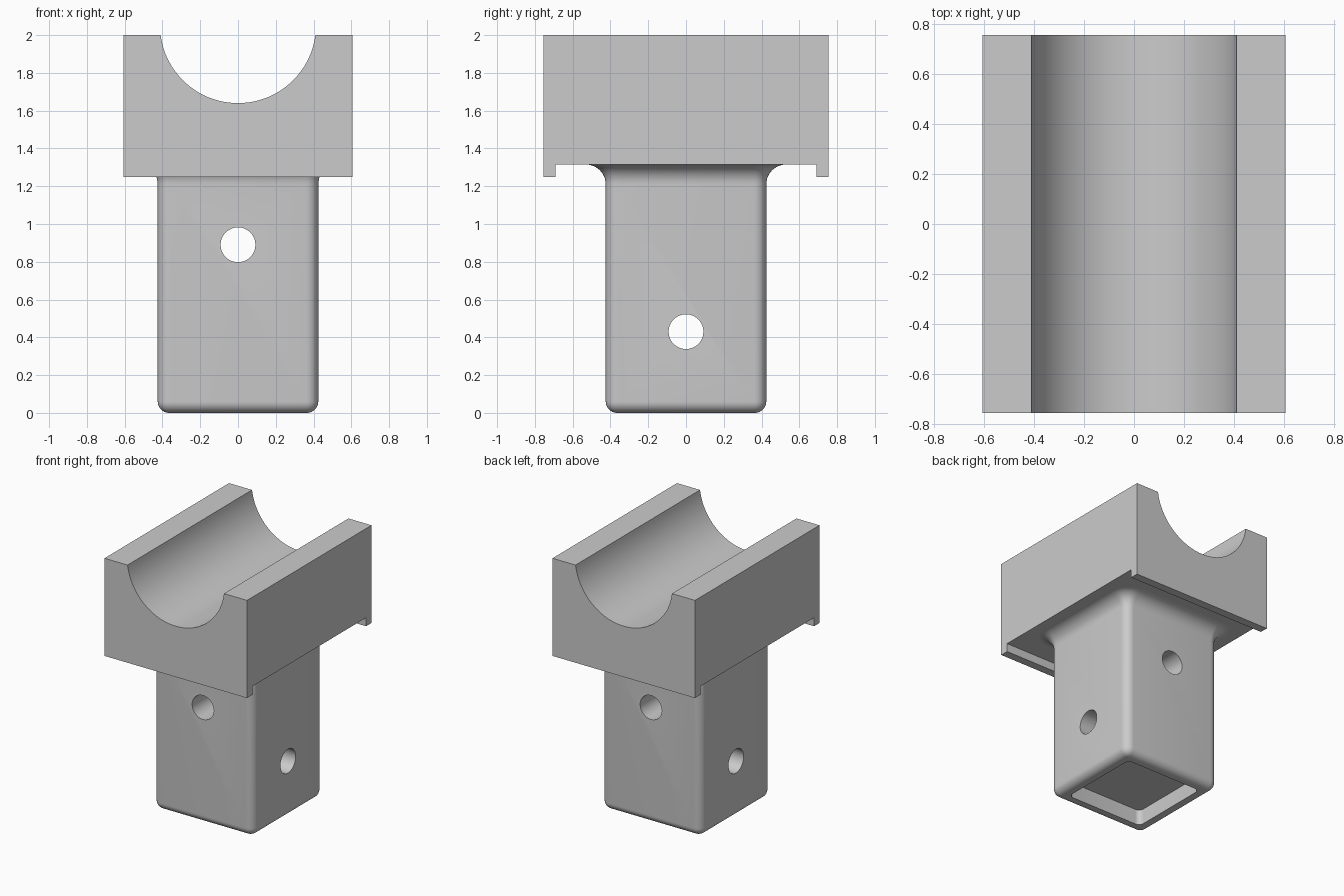
import bpy, bmesh, math

cube = bpy.data.objects.get("Cube")
if cube:
    bpy.data.objects.remove(cube, do_unlink=True)

grey = bpy.data.materials.new("plain grey")
grey.use_nodes = True
grey.diffuse_color = (0.6, 0.6, 0.6, 1)
grey.node_tree.nodes["Principled BSDF"].inputs["Base Color"].default_value = (0.6, 0.6, 0.6, 1)


def loft(name, rings):
    """Skin a list of equal-length point rings and cap both ends."""
    bm = bmesh.new()
    loops = [[bm.verts.new(p) for p in ring] for ring in rings]
    n = len(loops[0])
    for a, b in zip(loops, loops[1:]):
        for i in range(n):
            j = (i + 1) % n
            bm.faces.new((a[i], a[j], b[j], b[i]))
    bm.faces.new(loops[0][::-1])
    bm.faces.new(loops[-1])
    bmesh.ops.recalc_face_normals(bm, faces=bm.faces[:])
    mesh = bpy.data.meshes.new(name)
    bm.to_mesh(mesh)
    bm.free()
    mesh.materials.append(grey)
    obj = bpy.data.objects.new(name, mesh)
    bpy.context.collection.objects.link(obj)
    return obj


def rounded_square(half, radius, z, steps=8):
    """Points round a square with rounded corners."""
    c = half - radius
    pts = []
    for q, (sx, sy) in enumerate(((1, 1), (-1, 1), (-1, -1), (1, -1))):
        for i in range(steps + 1):
            a = (q + i / steps) * math.pi / 2
            pts.append((sx * c + radius * math.cos(a), sy * c + radius * math.sin(a), z))
    return pts


def cylinder(name, radius, length, axis, z):
    """Cylinder along the x or y axis."""
    rings = []
    for t in (-length / 2, length / 2):
        ring = []
        for i in range(48):
            a = i * math.tau / 48
            u, w = radius * math.cos(a), z + radius * math.sin(a)
            ring.append((t, u, w) if axis == "x" else (u, t, w))
        rings.append(ring)
    return loft(name, rings)


def cut(obj, cutter):
    """Subtract the cutter and throw it away."""
    cutter.hide_render = True
    mod = obj.modifiers.new("cut", "BOOLEAN")
    mod.operation = "DIFFERENCE"
    mod.solver = "EXACT"
    mod.object = cutter
    bpy.context.view_layer.objects.active = obj
    bpy.ops.object.modifier_apply(modifier=mod.name)
    bpy.data.objects.remove(cutter, do_unlink=True)


def smooth(obj):
    bpy.ops.object.select_all(action="DESELECT")
    obj.select_set(True)
    bpy.context.view_layer.objects.active = obj
    bpy.ops.object.shade_smooth_by_angle(angle=math.radians(30))


# Saddle block: a profile with a round trough, extruded front to back
W, D, BASE, UNDER, TOP = 0.605, 0.755, 1.25, 1.315, 2.0
R, CZ = 0.413, 2.053
start = math.asin((TOP - CZ) / R)
arc = [start + (-math.pi - 2 * start) * i / 48 for i in range(49)]
profile = [(-W, TOP), (-W, BASE), (W, BASE), (W, TOP)]
profile += [(R * math.cos(a), CZ + R * math.sin(a)) for a in arc]
saddle = loft("saddle_block", [[(x, y, z) for x, z in profile] for y in (-D, D)])

# Underside relief leaves a lip along the front and back edges
relief = loft("relief_cutter", [[(x, y, z) for x, y in ((-1, -0.69), (1, -0.69), (1, 0.69), (-1, 0.69))]
                                for z in (1, UNDER)])
cut(saddle, relief)
smooth(saddle)

# Square post with a rounded foot and a flare into the block
HALF, CORNER, FLARE = 0.425, 0.065, 0.105
sections = []
for i in range(9):
    a = i / 8 * math.pi / 2
    sections.append((-0.06 * (1 - math.sin(a)), 0.06 * (1 - math.cos(a))))
for i in range(11):
    a = i / 10 * math.pi / 2
    sections.append((FLARE * (1 - math.cos(a)), UNDER - FLARE + FLARE * math.sin(a)))
sections.append((FLARE, UNDER + 0.02))
post = loft("post", [rounded_square(HALF + d, CORNER + d, z) for d, z in sections])

# Socket in the foot and two crossing pin holes
cut(post, loft("socket_cutter", [rounded_square(0.33, 0.04, z) for z in (-0.1, 0.12)]))
cut(post, cylinder("front_hole_cutter", 0.092, 2, "y", 0.89))
cut(post, cylinder("side_hole_cutter", 0.092, 2, "x", 0.43))
smooth(post)
